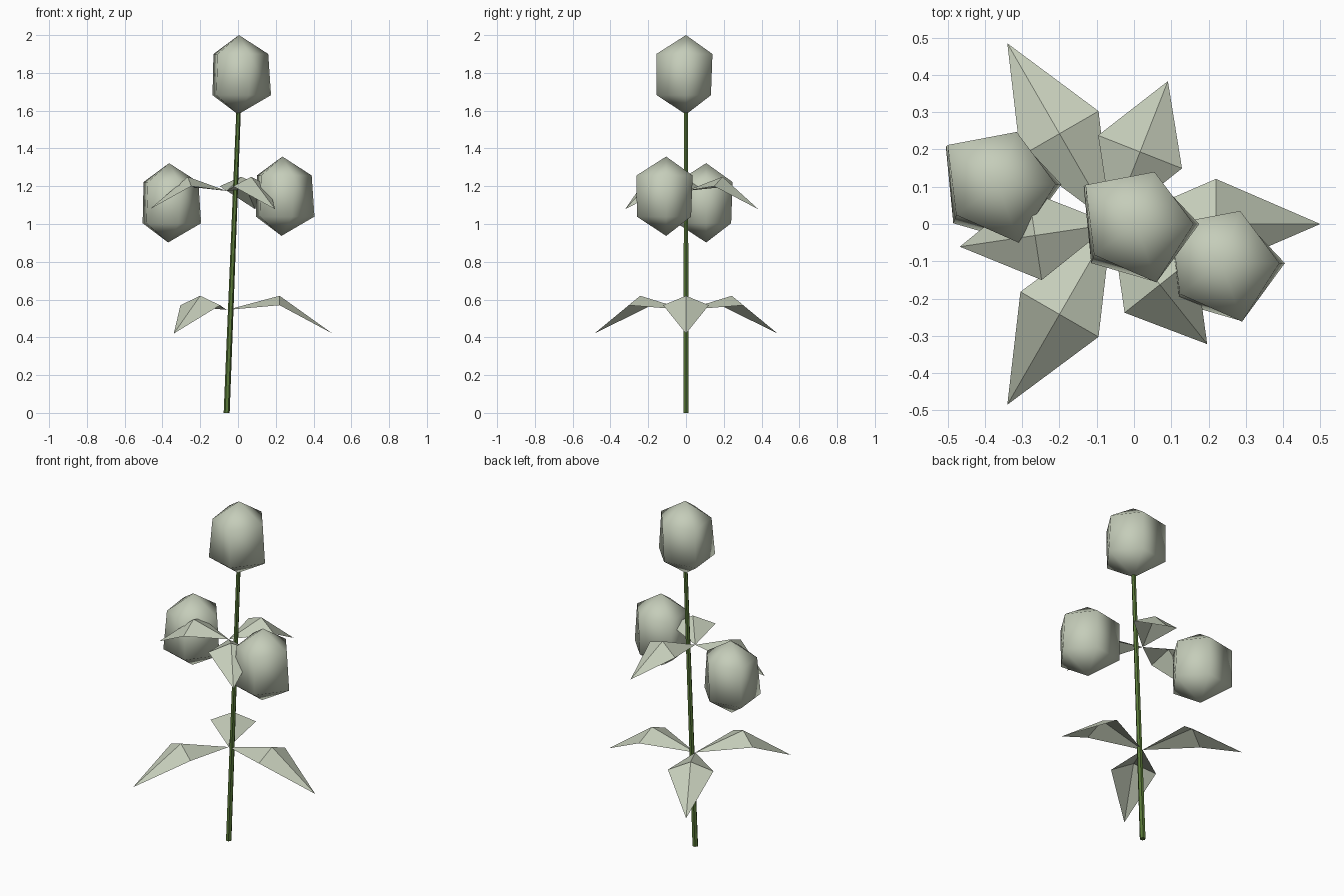
import bpy, math
from mathutils import Vector, Matrix

if "Cube" in bpy.data.objects:
    bpy.data.objects.remove(bpy.data.objects["Cube"])


def material(name, rgb):
    m = bpy.data.materials.new(name)
    m.diffuse_color = (*rgb, 1)
    m.use_nodes = True
    m.node_tree.nodes["Principled BSDF"].inputs["Base Color"].default_value = m.diffuse_color
    return m


pale = material("pale sage", (0.56, 0.61, 0.49))
green = material("stem green", (0.10, 0.19, 0.04))


def add_mesh(name, verts, faces, mat, smooth=False):
    me = bpy.data.meshes.new(name)
    me.from_pydata(verts, [], faces)
    me.materials.append(mat)
    me.polygons.foreach_set("use_smooth", [smooth] * len(me.polygons))
    ob = bpy.data.objects.new(name, me)
    bpy.context.collection.objects.link(ob)
    return ob


# stem: slim leaning hexagonal rod
n = 6
verts = []
for x, z, r in ((-0.06, 0, 0.016), (0.003, 1.60, 0.012)):
    for i in range(n):
        a = math.tau * i / n
        verts.append((x + r * math.cos(a), r * math.sin(a), z))
faces = [(i, (i + 1) % n, n + (i + 1) % n, n + i) for i in range(n)]
faces += [tuple(range(n))[::-1], tuple(range(n, 2 * n))]
add_mesh("stem", verts, faces, green)

# buds: slightly irregular five-sided closed shapes
upper = [(0.16, 0), (0.055, 0.14), (-0.13, 0.105), (-0.107, -0.083), (0.06, -0.157)]
lower = [(0.175, 0), (0.05, 0.132), (-0.135, 0.10), (-0.115, -0.105), (0.057, -0.155)]


def bud(name, dx, dy, top):
    v = [(dx + 0.005, dy, top), (dx, dy, top - 0.42)]
    v += [(dx + x, dy + y, top - 0.10) for x, y in upper]
    v += [(dx + x, dy + y, top - 0.318) for x, y in lower]
    f = []
    for i in range(5):
        j = (i + 1) % 5
        f += [(0, 2 + i, 2 + j), (2 + i, 7 + i, 7 + j, 2 + j), (1, 7 + j, 7 + i)]
    add_mesh(name, v, f, pale, True)


bud("top_bud", 0, 0, 2.0)
bud("left_bud", -0.37, 0.107, 1.322)
bud("right_bud", 0.23, -0.105, 1.357)


# leaves: folded kites, base / ridge / two corners / drooping tip
def leaf(name, angle, base_z, mid, length, drop):
    rot = Matrix.Rotation(math.radians(angle), 3, 'Z')
    pts = [(0, 0, 0), (mid, 0, 0.075), (mid, 0.121, 0.025),
           (mid, -0.121, 0.025), (length, 0, -drop)]
    v = [rot @ Vector(p) + Vector((-0.06, 0, base_z)) for p in pts]
    add_mesh(name, v, [(0, 1, 2), (0, 3, 1), (1, 4, 2), (1, 3, 4)], pale)


for k in range(3):
    leaf(f"lower_leaf_{k + 1}", 120 * k, 0.545, 0.28, 0.56, 0.125)
    leaf(f"upper_leaf_{k + 1}", 68.5 + 120 * k, 1.175, 0.208, 0.412, 0.097)
